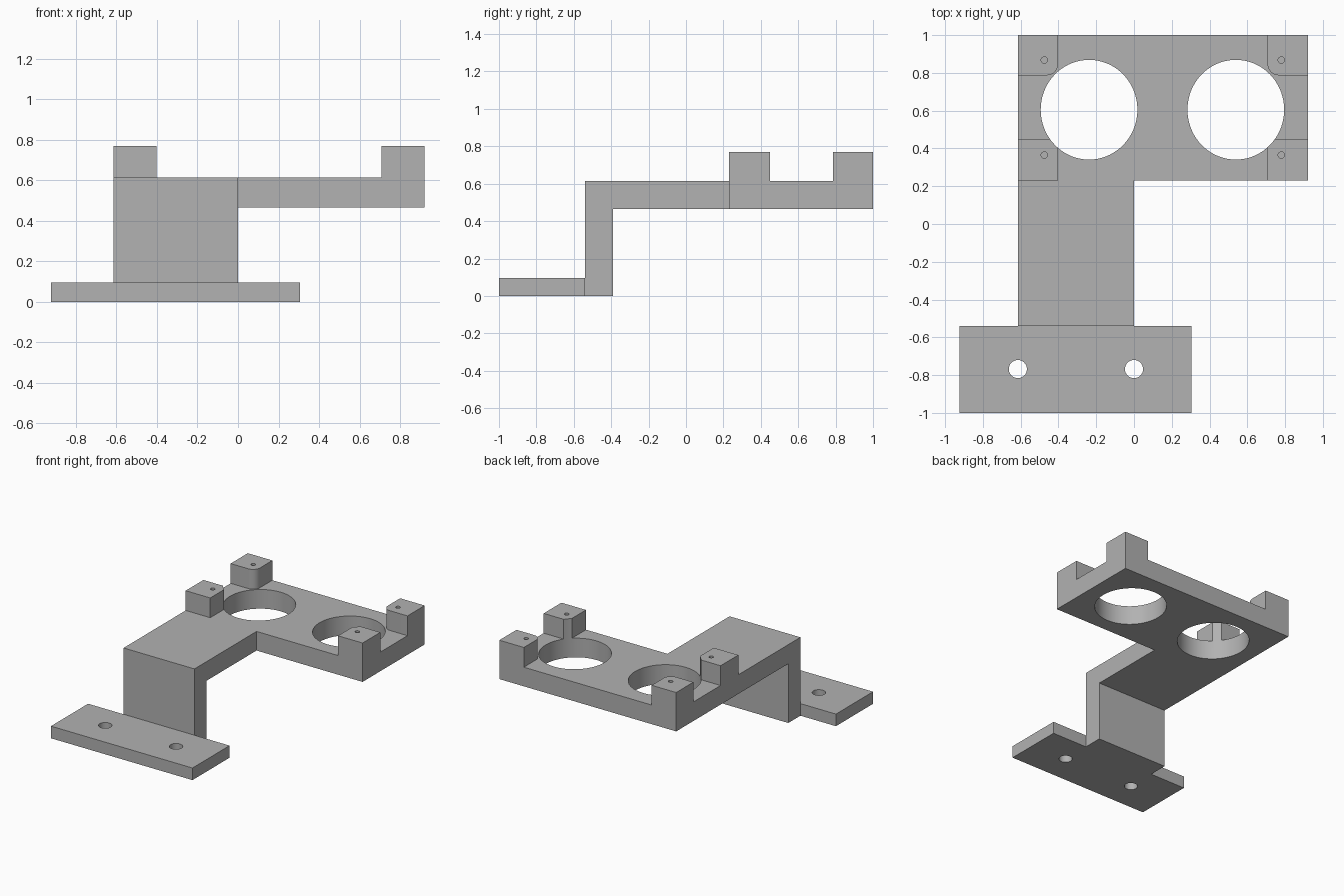
import bpy
import bmesh
import math

cube = bpy.data.objects.get("Cube")
if cube:
    bpy.data.objects.remove(cube, do_unlink=True)

grey = bpy.data.materials.new("plain grey")
grey.use_nodes = True
colour = (0.445, 0.445, 0.445, 1)
grey.diffuse_color = colour
grey.node_tree.nodes["Principled BSDF"].inputs["Base Color"].default_value = colour


def prism(name, outline, start, end, axis="z"):
    """Extrude a closed outline along z (x, y points) or along x (y, z points)."""
    bm = bmesh.new()
    place = (lambda p: (p[0], p[1], start)) if axis == "z" else (lambda p: (start, p[0], p[1]))
    face = bm.faces.new([bm.verts.new(place(p)) for p in outline])
    moved = bmesh.ops.extrude_face_region(bm, geom=[face])["geom"]
    length = end - start
    shift = (0, 0, length) if axis == "z" else (length, 0, 0)
    bmesh.ops.translate(bm, vec=shift, verts=[v for v in moved if isinstance(v, bmesh.types.BMVert)])
    bmesh.ops.recalc_face_normals(bm, faces=bm.faces)
    mesh = bpy.data.meshes.new(name)
    bm.to_mesh(mesh)
    bm.free()
    mesh.materials.append(grey)
    obj = bpy.data.objects.new(name, mesh)
    bpy.context.collection.objects.link(obj)
    return obj


def rect(x0, x1, y0, y1):
    return [(x0, y0), (x1, y0), (x1, y1), (x0, y1)]


def ellipse(x, y, rx, ry, count):
    angles = [math.tau * i / count for i in range(count)]
    return [(x + rx * math.cos(a), y + ry * math.sin(a)) for a in angles]


def combine(target, tool, operation):
    """Apply an exact boolean and discard the tool."""
    tool.hide_render = True
    mod = target.modifiers.new(operation, "BOOLEAN")
    mod.operation = operation
    mod.solver = "EXACT"
    mod.object = tool
    bpy.context.view_layer.objects.active = target
    bpy.ops.object.modifier_apply(modifier=mod.name)
    bpy.data.objects.remove(tool, do_unlink=True)


LEFT, RIGHT, FRONT, BACK = -0.615, 0.92, 0.23, 1.0
ARM_LOW, ARM_TOP, POST_TOP = 0.465, 0.615, 0.77
MID = (LEFT + RIGHT) / 2
POST = 0.213

# Upright and arm, running on into the deck
side = [(-0.54, 0), (-0.39, 0), (-0.39, ARM_LOW), (BACK, ARM_LOW), (BACK, ARM_TOP), (-0.54, ARM_TOP)]
bracket = prism("sensor_bracket", side, LEFT, 0, "x")

# Deck extension and mounting foot
combine(bracket, prism("deck", rect(0, RIGHT, FRONT, BACK), ARM_LOW, ARM_TOP), "UNION")
combine(bracket, prism("foot", rect(-0.923, 0.305, -1, -0.54), 0, 0.095), "UNION")

# Corner posts: square at the front, rounded inner corner at the back
fillet = 0.06
for sign in (-1, 1):
    edge = LEFT if sign < 0 else RIGHT
    inner = edge - sign * POST
    combine(bracket, prism("front_post", rect(min(edge, inner), max(edge, inner), FRONT, FRONT + 0.22),
                           ARM_TOP, POST_TOP), "UNION")
    y = BACK - POST
    curve = []
    for i in range(9):
        a = math.pi / 2 * i / 8
        curve.append((inner + sign * fillet * (1 - math.sin(a)), y + fillet * (1 - math.cos(a))))
    outline = [(inner, BACK), (edge, BACK), (edge, y)] + curve
    # The curve runs from the front side of the post to its inner side
    combine(bracket, prism("back_post", outline, ARM_TOP, POST_TOP), "UNION")

# Large round openings, which also trim the front posts
for x in (-0.238, 0.539):
    combine(bracket, prism("opening", ellipse(x, 0.605, 0.256, 0.264, 72), 0.3, 1), "DIFFERENCE")

# Blind screw holes in the posts
for x in (-0.475, 0.78):
    for y in (0.365, 0.868):
        combine(bracket, prism("screw_hole", ellipse(x, y, 0.017, 0.017, 20), ARM_TOP, 0.9), "DIFFERENCE")

# Bolt holes through the foot
for x in (LEFT, 0):
    combine(bracket, prism("bolt_hole", ellipse(x, -0.768, 0.048, 0.048, 32), -0.1, 0.3), "DIFFERENCE")

bpy.ops.object.select_all(action="DESELECT")
bracket.select_set(True)
bpy.context.view_layer.objects.active = bracket
bpy.ops.object.shade_smooth_by_angle(angle=math.radians(30))
